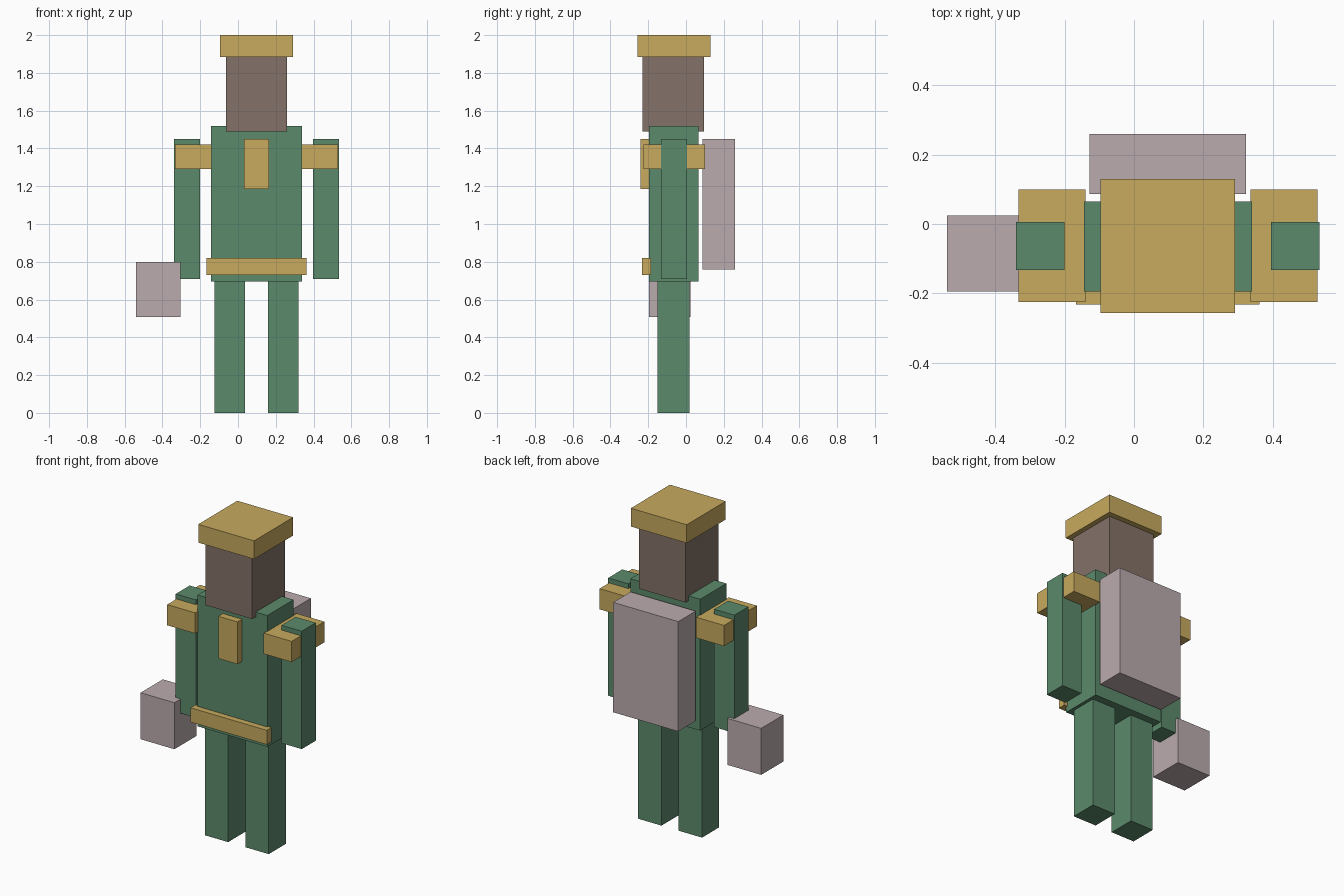
import bpy

cube = bpy.data.objects.get("Cube")
if cube:
    bpy.data.objects.remove(cube, do_unlink=True)


def material(name, hex_code):
    def linear(c):
        return c / 12.92 if c <= 0.04045 else ((c + 0.055) / 1.055) ** 2.4
    rgb = [linear(v / 255) for v in bytes.fromhex(hex_code)]
    mat = bpy.data.materials.new(name)
    mat.use_nodes = True
    mat.diffuse_color = (*rgb, 1)
    bsdf = next(n for n in mat.node_tree.nodes if n.type == 'BSDF_PRINCIPLED')
    bsdf.inputs["Base Color"].default_value = (*rgb, 1)
    return mat


green = material("uniform_green", "5C8A6C")
gold = material("trim_gold", "C8AA5E")
brown = material("skin_brown", "847268")
mauve = material("luggage_mauve", "BBABAE")


def box(name, mat, x, y, z):
    """Box given by its (low, high) extent along each axis."""
    spans = (x, y, z)
    bpy.ops.mesh.primitive_cube_add(size=1, location=[(a + b) / 2 for a, b in spans])
    obj = bpy.context.object
    obj.name = name
    obj.scale = [b - a for a, b in spans]
    bpy.ops.object.transform_apply(location=False, rotation=False, scale=True)
    obj.data.materials.append(mat)
    return obj


MID = 0.098  # centre line of the body


def pair(name, mat, inner, outer, y, z):
    """Mirrored boxes, measured outward from the body's centre line."""
    box("left_" + name, mat, (MID + inner, MID + outer), y, z)
    box("right_" + name, mat, (MID - outer, MID - inner), y, z)


# Body
box("torso", green, (MID - 0.242, MID + 0.242), (-0.195, 0.065), (0.695, 1.52))
pair("leg", green, 0.06, 0.222, (-0.152, 0.018), (0, 0.695))
pair("arm", green, 0.298, 0.438, (-0.133, 0.006), (0.71, 1.45))

# Head and hat
box("head", brown, (MID - 0.162, MID + 0.162), (-0.23, 0.095), (1.49, 1.885))
box("hat", gold, (MID - 0.194, MID + 0.194), (-0.257, 0.13), (1.885, 2))

# Trim
pair("shoulder_pad", gold, 0.238, 0.432, (-0.225, 0.1), (1.29, 1.42))
box("chest_plate", gold, (MID - 0.067, MID + 0.067), (-0.24, -0.19), (1.185, 1.45))
box("belt", gold, (MID - 0.265, MID + 0.265), (-0.233, -0.185), (0.73, 0.82))

# Luggage
box("backpack", mauve, (MID - 0.226, MID + 0.226), (0.087, 0.26), (0.76, 1.45))
box("hand_bag", mauve, (-0.54, -0.305), (-0.195, 0.025), (0.508, 0.8))
